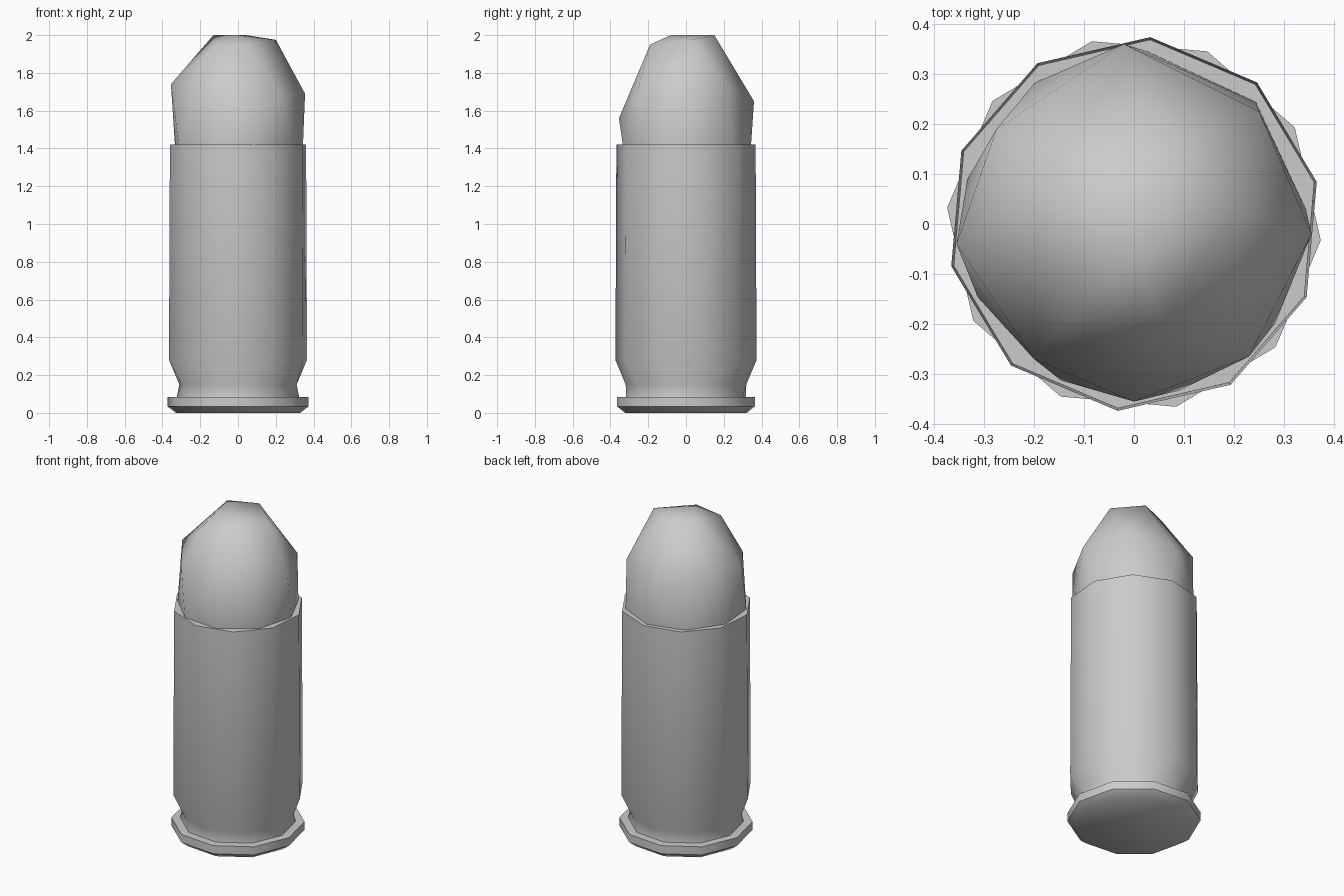
import bpy, bmesh, math
from mathutils import Vector

if "Cube" in bpy.data.objects:
    bpy.data.objects.remove(bpy.data.objects["Cube"])

SIDES = 10

def finish(bm, name, angle):
    bmesh.ops.recalc_face_normals(bm, faces=bm.faces)
    mesh = bpy.data.meshes.new(name)
    bm.to_mesh(mesh)
    bm.free()
    obj = bpy.data.objects.new(name, mesh)
    bpy.context.collection.objects.link(obj)
    bpy.ops.object.select_all(action='DESELECT')
    obj.select_set(True)
    bpy.context.view_layer.objects.active = obj
    bpy.ops.object.shade_smooth_by_angle(angle=math.radians(angle))
    return obj

def ring_points(radius, z, phase, sides=SIDES):
    return [Vector((radius * math.cos(a), radius * math.sin(a), z))
            for a in (math.radians(phase) + math.tau * i / sides for i in range(sides))]

# Case: rimmed base, extractor groove, straight wall and mouth lip (radius, z, phase)
profile = [(0.33, 0.0, 31), (0.375, 0.035, 31), (0.375, 0.085, 31),
           (0.325, 0.085, 31), (0.32, 0.15, 22), (0.375, 0.28, 13),
           (0.37, 1.42, 13), (0.32, 1.42, 13)]
bm = bmesh.new()
rings = [[bm.verts.new(p) for p in ring_points(*row)] for row in profile]
bm.faces.new(rings[0])
for low, high in zip(rings, rings[1:]):
    for i in range(SIDES):
        j = (i + 1) % SIDES
        bm.faces.new((low[i], low[j], high[j], high[i]))
bmesh.ops.triangulate(bm, faces=[f for f in bm.faces if len(f.verts) == 4])
finish(bm, "case", 50)

# Bullet: faceted dome wrapped around uneven shoulder and tip points
base = ring_points(0.345, 1.41, 85, 9)
shoulder = [(-0.355, -0.04, 1.74), (-0.275, 0.19, 1.76), (-0.02, 0.36, 1.65),
            (0.25, 0.225, 1.72), (0.355, -0.02, 1.69), (0.23, -0.265, 1.67),
            (0.0, -0.355, 1.56), (-0.2, -0.27, 1.70)]
tip = [(-0.13, 0.08, 2.0), (0.04, 0.15, 2.0), (0.2, 0.03, 1.975),
       (0.0, -0.08, 2.0), (0.06, -0.19, 1.95), (-0.12, -0.17, 1.94)]
bm = bmesh.new()
for p in base + shoulder + tip:
    bm.verts.new(p)
bmesh.ops.convex_hull(bm, input=bm.verts)
finish(bm, "bullet", 75)
